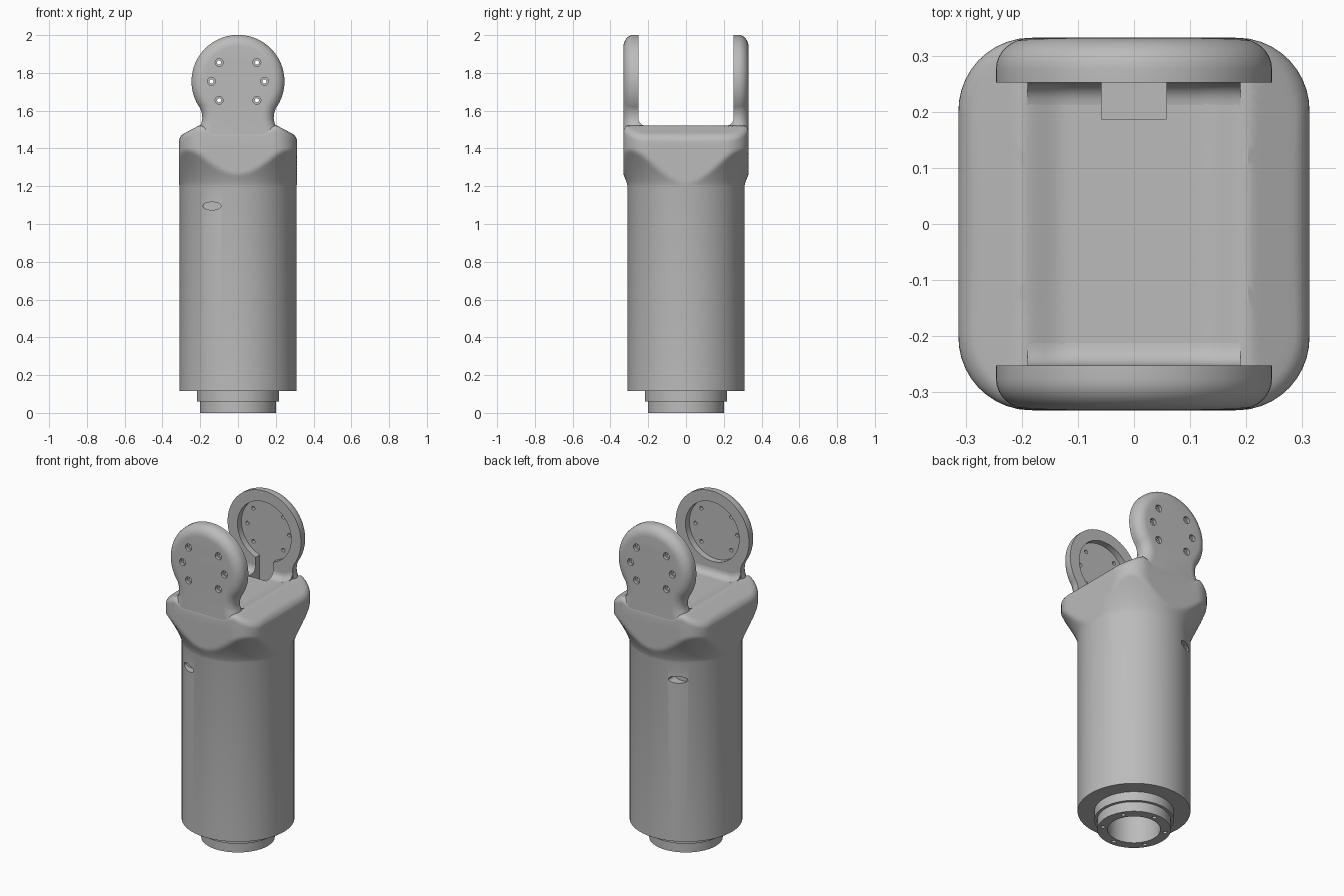
import bpy, bmesh, math
from math import sin, cos, pi, radians
from mathutils import Vector

if "Cube" in bpy.data.objects:
    bpy.data.objects.remove(bpy.data.objects["Cube"], do_unlink=True)

grey = bpy.data.materials.new("plain grey")
grey.use_nodes = True
GREY = (0.5, 0.5, 0.5, 1)
grey.diffuse_color = GREY
grey.node_tree.nodes["Principled BSDF"].inputs["Base Color"].default_value = GREY


def loft(name, rings):
    """Skin a list of closed rings and cap both ends."""
    bm = bmesh.new()
    loops = [[bm.verts.new(p) for p in ring] for ring in rings]
    n = len(loops[0])
    for a, b in zip(loops, loops[1:]):
        for i in range(n):
            j = (i + 1) % n
            bm.faces.new((a[i], a[j], b[j], b[i]))
    bm.faces.new(loops[0])
    bm.faces.new(loops[-1])
    bmesh.ops.remove_doubles(bm, verts=bm.verts, dist=1e-5)
    bmesh.ops.recalc_face_normals(bm, faces=bm.faces)
    mesh = bpy.data.meshes.new(name)
    bm.to_mesh(mesh)
    bm.free()
    mesh.materials.append(grey)
    obj = bpy.data.objects.new(name, mesh)
    bpy.context.collection.objects.link(obj)
    return obj


def activate(obj):
    bpy.ops.object.select_all(action='DESELECT')
    obj.select_set(True)
    bpy.context.view_layer.objects.active = obj


def cut(obj, cutter):
    cutter.hide_render = True
    activate(obj)
    mod = obj.modifiers.new("cut", 'BOOLEAN')
    mod.operation = 'DIFFERENCE'
    mod.solver = 'EXACT'
    mod.object = cutter
    bpy.ops.object.modifier_apply(modifier=mod.name)
    bpy.data.objects.remove(cutter, do_unlink=True)


def rod_y(x, z, rx, rz, y0, y1, n=24):
    """Elliptical cutter along y."""
    turn = [2 * pi * i / n for i in range(n)]
    return loft("cutter", [[(x + rx * cos(t), y, z + rz * sin(t)) for t in turn]
                           for y in (y0, y1)])


def box(x0, x1, y0, y1, z0, z1):
    return loft("cutter", [[(x0, y0, z), (x1, y0, z), (x1, y1, z), (x0, y1, z)]
                           for z in (z0, z1)])


# ---- Body: turned base and barrel flaring into a rounded square yoke
N = 128
ANGLES = [2 * pi * (i + 0.5) / N for i in range(N)]
HX, HY, CORNER = 0.313, 0.332, 0.13
BARREL = 0.31


def square_radius(t):
    lo, hi = 0.2, 0.5
    for _ in range(24):
        r = (lo + hi) / 2
        qx = abs(r * cos(t)) - HX + CORNER
        qy = abs(r * sin(t)) - HY + CORNER
        d = math.hypot(max(qx, 0), max(qy, 0)) + min(max(qx, qy), 0) - CORNER
        lo, hi = (r, hi) if d < 0 else (lo, r)
    return lo


SQUARE = [square_radius(t) for t in ANGLES]


def saddle(x):
    """Height of the yoke floor: shallow trough, then sloping shoulders."""
    x = abs(x)
    if x > 0.205:
        return 1.522 - (x - 0.205) * 0.53
    s = min(max((x - 0.12) / 0.085, 0), 1)
    return 1.496 + 0.026 * s * s * (3 - 2 * s)


def circle(r, z):
    return [(r * cos(t), r * sin(t), z) for t in ANGLES]


rings = [circle(r, z) for r, z in (
    (0, 1.0), (0.145, 1.0), (0.145, 0), (0.202, 0), (0.202, 0.06),
    (0.218, 0.06), (0.218, 0.115), (BARREL, 0.115), (BARREL, 1.2))]
STEPS = 16
for k in range(1, STEPS + 1):
    s = k / STEPS
    cone = BARREL + 0.11 * s ** 1.3
    rings.append([(min(cone, q) * cos(t), min(cone, q) * sin(t), 1.2 + 0.22 * s)
                  for t, q in zip(ANGLES, SQUARE)])

LIP = 0.03


def top_ring(radii, drop):
    ring = []
    for t, r in zip(ANGLES, radii):
        x = r * cos(t)
        ring.append((x, r * sin(t), saddle(x) - drop))
    return ring


for k in range(7):
    a = pi / 2 * k / 6
    rings.append(top_ring([q - LIP * (1 - cos(a)) for q in SQUARE], LIP * (1 - sin(a))))
for k in range(23, -1, -1):
    rings.append(top_ring([(q - LIP) * k / 24 for q in SQUARE], 0))
body = loft("barrel_body", rings)

# Screw holes in the base and oval side ports
for k in range(6):
    a = radians(60 * k + 30)
    cx, cy = 0.173 * cos(a), 0.173 * sin(a)
    turn = [2 * pi * i / 12 for i in range(12)]
    cut(body, loft("cutter", [[(cx + 0.012 * cos(t), cy + 0.012 * sin(t), z)
                               for t in turn] for z in (-0.02, 0.05)]))
for side in (-1, 1):
    cut(body, rod_y(-0.138, 1.095, 0.048, 0.021, side * 0.235, side * 0.4))

# ---- Lugs: keyhole plates with a rounded outer rim
AXIS_Z = 1.755
DISC = 0.246
arc = [radians(a) for a in range(-36, 91, 3)]
half = [(0.212, 1.42), (0.212, 1.48), (0.203, 1.515), (0.193, 1.535),
        (0.189, 1.56), (0.191, 1.585)]
half += [(DISC * cos(a), AXIS_Z + DISC * sin(a)) for a in arc]
outline = half + [(-x, z) for x, z in reversed(half[:-1])]


def inset(points, d):
    result = []
    for i, p in enumerate(points):
        a, b = Vector(points[i - 1]), Vector(points[(i + 1) % len(points)])
        along = (b - a).normalized()
        result.append((p[0] - along.y * d, p[1] + along.x * d))
    return result


def make_lug(name, side):
    section = [(0, 0.252), (0, 0.276)]
    for k in range(1, 9):
        a = pi / 2 * k / 8
        section.append((0.06 * (1 - cos(a)), 0.276 + 0.055 * sin(a)))
    lug = loft(name, [[(x, side * y, z) for x, z in inset(outline, d)]
                      for d, y in section])
    # Round inner pocket and six counterbored screw holes
    cut(lug, rod_y(0, AXIS_Z, 0.18, 0.18, side * 0.2, side * 0.29, 64))
    for x, z in ((0.1, 0.1), (0.14, 0), (0.1, -0.1)):
        for mirror in (-1, 1):
            cut(lug, rod_y(mirror * x, AXIS_Z + z, 0.011, 0.011,
                           side * 0.2, side * 0.4, 16))
            cut(lug, rod_y(mirror * x, AXIS_Z + z, 0.021, 0.021,
                           side * 0.312, side * 0.4, 20))
    return lug


def make_fillet(name, side):
    """Concave blend between the floor and the inner lug face."""
    strip = []
    for i in range(25):
        x = -0.19 + 0.38 * i / 24
        z = saddle(x)
        ring = [(x, side * 0.262, z - 0.03), (x, side * 0.262, z + 0.04)]
        for k in range(7):
            a = pi / 2 * k / 6
            ring.append((x, side * (0.212 + 0.04 * cos(a)), z + 0.04 - 0.04 * sin(a)))
        ring.append((x, side * 0.212, z - 0.03))
        strip.append(ring)
    return loft(name, strip)


front_lug = make_lug("front_lug", -1)
back_lug = make_lug("back_lug", 1)
front_fillet = make_fillet("front_floor_fillet", -1)
back_fillet = make_fillet("back_floor_fillet", 1)

# Cable channel running down the back lug into the floor
for part in (body, back_lug, back_fillet):
    cut(part, box(-0.058, 0.058, 0.187, 0.29, 1.4, AXIS_Z))

for part in (body, front_lug, back_lug, front_fillet, back_fillet):
    activate(part)
    bpy.ops.object.shade_smooth_by_angle(angle=radians(32))
